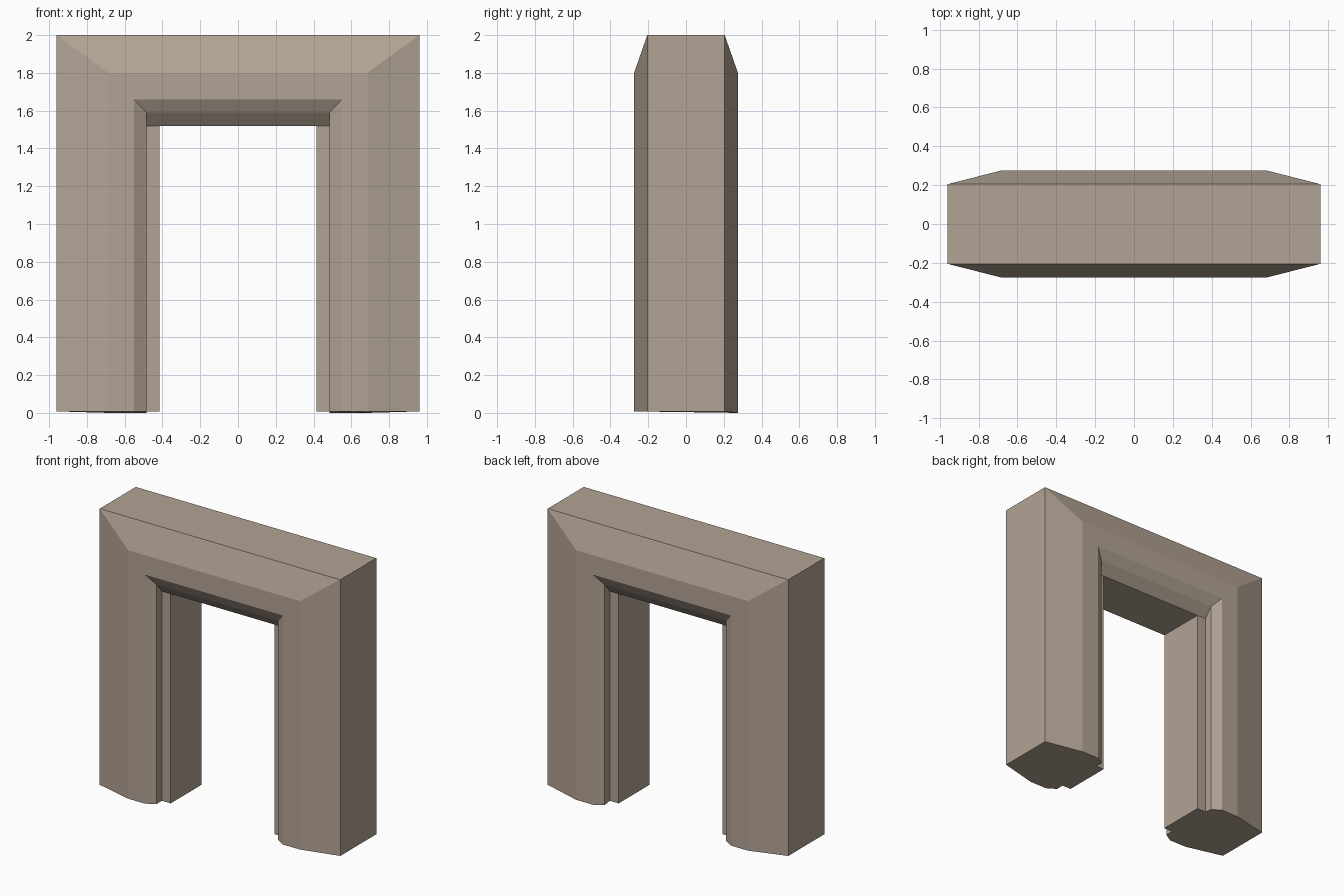
import bpy, bmesh

if "Cube" in bpy.data.objects:
    bpy.data.objects.remove(bpy.data.objects["Cube"])

# Half cross-section, outside to inside: (x, depth, height under the lintel)
half = [
    (0.96, 0.205, 2.00),    # outer edge
    (0.685, 0.275, 1.80),   # start of flat front
    (0.55, 0.275, 1.66),    # end of flat front
    (0.485, 0.235, 1.59),   # inner bevel
    (0.485, 0.175, 1.52),   # step
    (0.415, 0.175, 1.52),   # inner lip
]
# Closed section: front from outside in, then back from inside out
section = [(x, -d, h) for x, d, h in half] + [(x, d, h) for x, d, h in reversed(half)]


def foot(x, y):
    # the back middle of each foot reaches slightly lower
    return 0.0 if y > 0.23 else 0.008


bm = bmesh.new()
# Sweep stations: left foot, left corner, right corner, right foot
rings = []
for side, top in ((-1, False), (-1, True), (1, True), (1, False)):
    rings.append([bm.verts.new((side * x, y, h if top else foot(x, y)))
                  for x, y, h in section])

n = len(section)
for k, (a, b) in enumerate(zip(rings, rings[1:])):
    for i in range(n):
        j = (i + 1) % n
        # the step's ledge has no width below the lintel
        if k == 1 and {i, j} in ({4, 5}, {6, 7}):
            continue
        bm.faces.new((a[i], a[j], b[j], b[i]))

# Soles of the feet
bm.faces.new(rings[0])
bm.faces.new(rings[3])
bmesh.ops.recalc_face_normals(bm, faces=bm.faces)

mesh = bpy.data.meshes.new("door_frame")
bm.to_mesh(mesh)
bm.free()
frame = bpy.data.objects.new("door_frame", mesh)
bpy.context.collection.objects.link(frame)

# Stone colour
stone = bpy.data.materials.new("stone")
stone.diffuse_color = (0.45, 0.37, 0.30, 1)
stone.use_nodes = True
stone.node_tree.nodes["Principled BSDF"].inputs["Base Color"].default_value = stone.diffuse_color
mesh.materials.append(stone)
